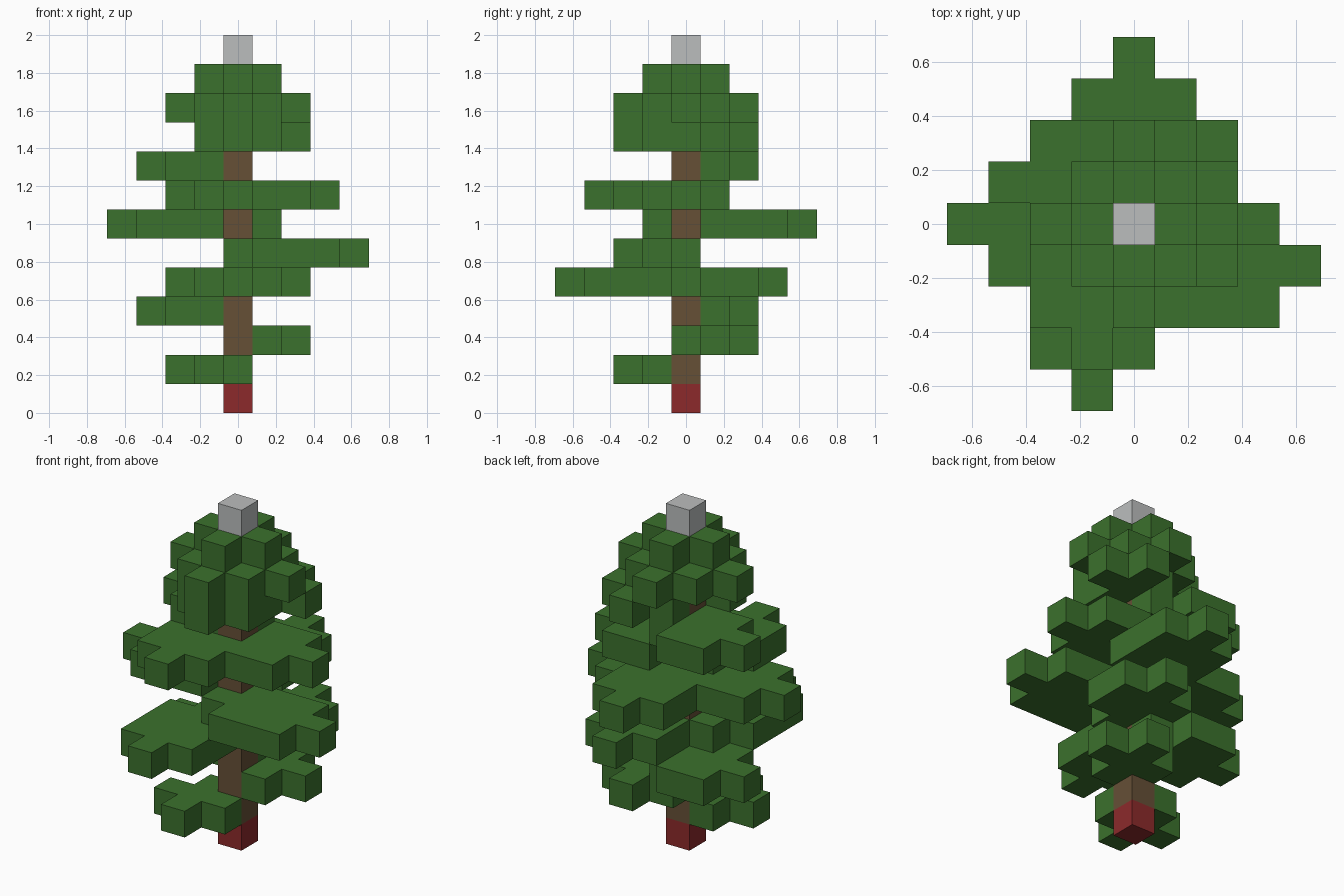
import bpy, bmesh
from mathutils import Vector

cube = bpy.data.objects.get("Cube")
if cube:
    bpy.data.objects.remove(cube, do_unlink=True)

LEVELS = 13
S = 2 / LEVELS  # edge of one block


def make_material(name, rgb):
    mat = bpy.data.materials.new(name)
    mat.use_nodes = True
    mat.diffuse_color = (*rgb, 1)
    mat.node_tree.nodes["Principled BSDF"].inputs["Base Color"].default_value = (*rgb, 1)
    return mat


GREEN = make_material("leaf_green", (0.044, 0.166, 0.026))
BROWN = make_material("bark_brown", (0.133, 0.080, 0.037))
RED = make_material("base_red", (0.262, 0.023, 0.024))
GREY = make_material("tip_grey", (0.50, 0.515, 0.515))


def bough(level, x0, x1, y0, y1):
    """One block thick rectangle without its four corners."""
    return {(x, y, level) for x in range(x0, x1 + 1) for y in range(y0, y1 + 1)
            if not (x in (x0, x1) and y in (y0, y1))}


# Boughs spiral up the trunk: level, x range, y range
BOUGHS = [
    (1, -2, 0, -2, 0),
    (2, 0, 2, 0, 2),
    (3, -3, 0, 0, 2),
    (4, -2, 0, -4, 0), (4, 0, 2, 0, 3),
    (5, 0, 4, -2, 0),
    (6, -4, 0, -1, 1), (6, -1, 1, 0, 4),
    (7, 0, 3, -1, 1), (7, -2, 0, -3, 0),
    (8, -3, 0, 0, 2),
    (9, 0, 2, 0, 2), (9, -1, 1, -2, 0),
    (10, -2, 0, -1, 1), (10, 0, 2, -1, 1), (10, -1, 1, -2, 0), (10, -1, 1, 0, 2),
    (11, -1, 1, -1, 1),
]

column = [(0, 0, k) for k in range(LEVELS)]
parts = {
    "trunk_base": (set(column[:1]), RED),
    "trunk": (set(column[1:-1]), BROWN),
    "tree_tip": (set(column[-1:]), GREY),
}
for b in BOUGHS:
    name = f"bough_tier_{b[0]:02d}"
    cells = parts.setdefault(name, (set(), GREEN))[0]
    cells |= bough(*b) - set(column)

occupied = set().union(*(cells for cells, mat in parts.values()))


def build_blocks(name, cells, mat):
    """Mesh the exposed sides of a set of blocks and merge flat areas."""
    bm = bmesh.new()
    for cell in sorted(cells):
        centre = Vector(cell) + Vector((0, 0, 0.5))
        for axis in range(3):
            for sign in (-1, 1):
                n = Vector((0, 0, 0))
                n[axis] = sign
                if tuple(int(a + b) for a, b in zip(cell, n)) in occupied:
                    continue
                u = Vector((0, 0, 0))
                u[(axis + 1) % 3] = 0.5
                v = n.cross(u)
                mid = centre + n * 0.5
                ring = (mid - u - v, mid + u - v, mid + u + v, mid - u + v)
                bm.faces.new([bm.verts.new(p * S) for p in ring])
    bmesh.ops.remove_doubles(bm, verts=bm.verts[:], dist=S / 100)
    bmesh.ops.dissolve_limit(bm, angle_limit=0.01, verts=bm.verts[:], edges=bm.edges[:])
    mesh = bpy.data.meshes.new(name)
    bm.to_mesh(mesh)
    bm.free()
    mesh.materials.append(mat)
    bpy.context.collection.objects.link(bpy.data.objects.new(name, mesh))


for part, (cells, mat) in parts.items():
    build_blocks(part, cells, mat)
